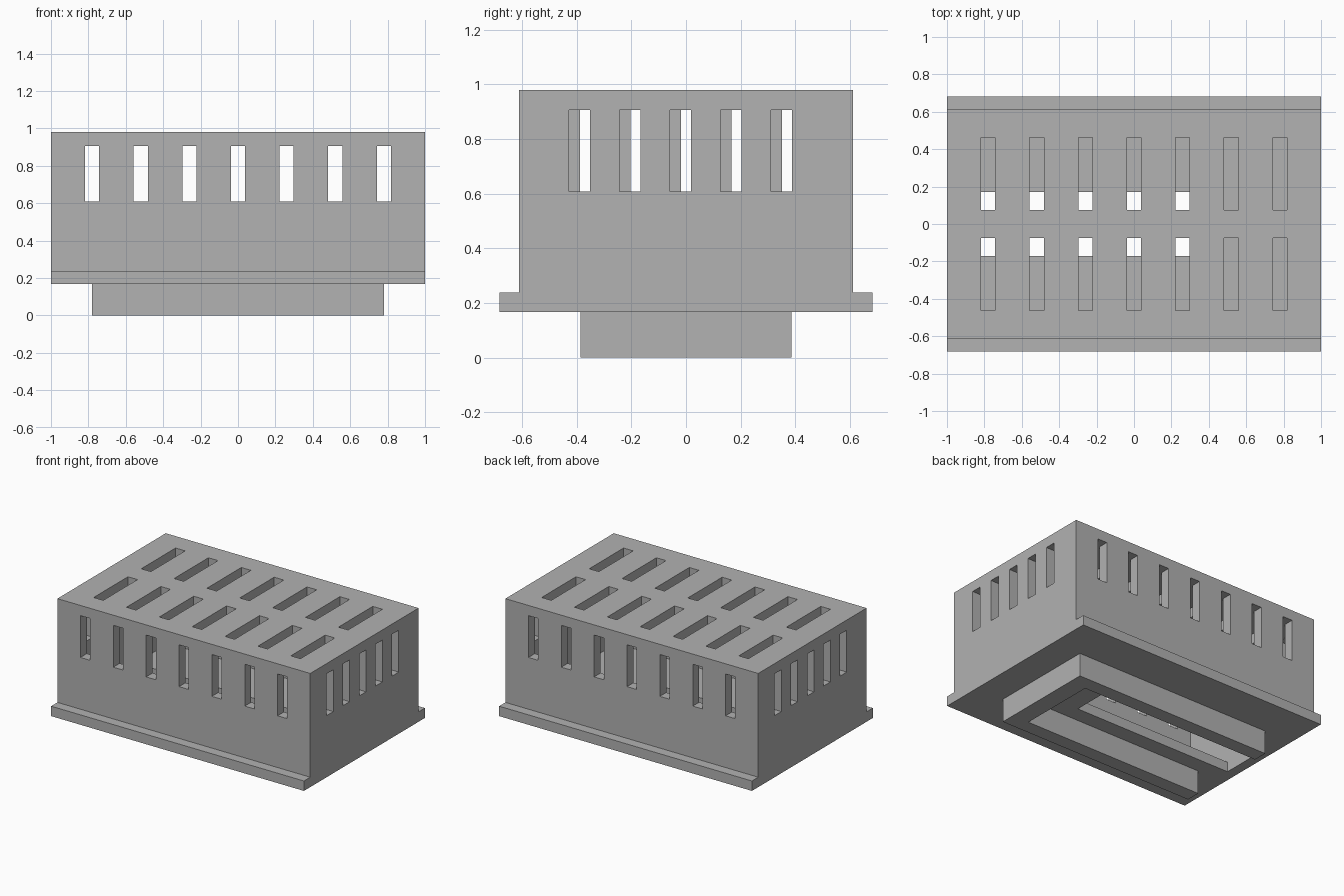
import bpy
import bmesh
from mathutils import Matrix

cube = bpy.data.objects.get("Cube")
if cube:
    bpy.data.objects.remove(cube, do_unlink=True)

grey = bpy.data.materials.new("plain grey")
grey.use_nodes = True
colour = (0.445, 0.445, 0.445, 1)
grey.diffuse_color = colour
grey.node_tree.nodes["Principled BSDF"].inputs["Base Color"].default_value = colour


def make_object(name, bm):
    bmesh.ops.recalc_face_normals(bm, faces=bm.faces)
    mesh = bpy.data.meshes.new(name)
    bm.to_mesh(mesh)
    bm.free()
    mesh.materials.append(grey)
    obj = bpy.data.objects.new(name, mesh)
    bpy.context.collection.objects.link(obj)
    return obj


def extrude_profile(name, points, offset):
    """Closed polygon swept along one straight offset."""
    bm = bmesh.new()
    face = bm.faces.new([bm.verts.new(p) for p in points])
    result = bmesh.ops.extrude_face_region(bm, geom=[face], use_keep_orig=True)
    moved = [g for g in result["geom"] if isinstance(g, bmesh.types.BMVert)]
    bmesh.ops.translate(bm, verts=moved, vec=offset)
    return make_object(name, bm)


def add_box(bm, x, y, z):
    """Box given by its (low, high) range on each axis."""
    centre = [(a + b) / 2 for a, b in (x, y, z)]
    size = [b - a for a, b in (x, y, z)]
    matrix = Matrix.Translation(centre) @ Matrix.Diagonal((*size, 1))
    bmesh.ops.create_cube(bm, size=1, matrix=matrix)


def cut(obj, cutter):
    cutter.hide_render = True
    mod = obj.modifiers.new("cut", "BOOLEAN")
    mod.operation = "DIFFERENCE"
    mod.solver = "EXACT"
    mod.object = cutter
    bpy.context.view_layer.objects.active = obj
    bpy.ops.object.modifier_apply(modifier=mod.name)
    bpy.data.objects.remove(cutter, do_unlink=True)


# Housing with mounting rails along the front and back
BASE, RAIL, TOP = 0.167, 0.238, 0.98
half = [(0.683, BASE), (0.683, RAIL), (0.612, RAIL), (0.612, TOP)]
outline = half + [(-y, z) for y, z in reversed(half)]
housing = extrude_profile("housing", [(-1, y, z) for y, z in outline], (2, 0, 0))

# Hollow interior
bm = bmesh.new()
add_box(bm, (-0.93, 0.93), (-0.54, 0.54), (RAIL, 0.91))
cut(housing, make_object("cavity_cutter", bm))

# Vent slots and the opening in the floor
bm = bmesh.new()
WIDE = 0.038
SLOT_Z = (0.608, 0.907)
for i in range(-3, 4):
    x = i * 0.26
    across = (x - WIDE, x + WIDE)
    for low, high in ((0.5, 0.7), (-0.7, -0.5)):
        add_box(bm, across, (low, high), SLOT_Z)
    for low, high in ((0.075, 0.463), (-0.463, -0.075)):
        add_box(bm, across, (low, high), (0.87, 1.1))
for i in range(-2, 3):
    y = i * 0.185 - 0.02
    add_box(bm, (0.88, 1.1), (y - WIDE, y + WIDE), SLOT_Z)
    add_box(bm, (-1.1, -0.88), (-y - WIDE, -y + WIDE), SLOT_Z)
add_box(bm, (-0.93, 0.33), (-0.17, 0.17), (0.1, 0.3))
cut(housing, make_object("slot_cutter", bm))

# Skirt below the floor, open at one end
side = [(-0.78, 0.285), (-0.78, 0.387), (0.78, 0.387)]
inner = [(0.65, -0.285), (0.65, 0.285)]
loop = side + [(x, -y) for x, y in reversed(side)] + inner
extrude_profile("skirt", [(x, y, 0) for x, y in loop], (0, 0, BASE))
